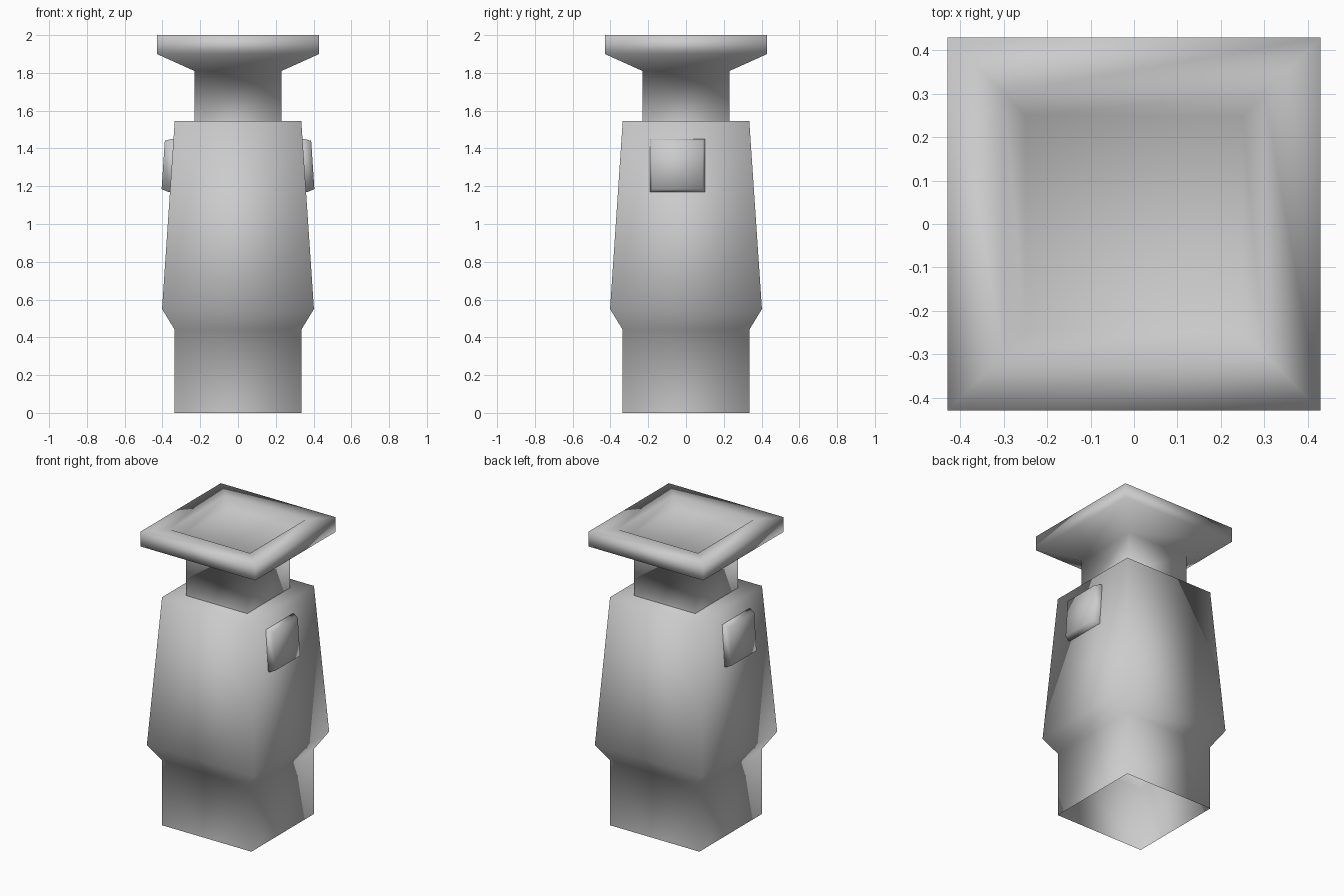
import bpy
from mathutils import Vector

default_cube = bpy.data.objects.get("Cube")
if default_cube:
    bpy.data.objects.remove(default_cube, do_unlink=True)

GREY = (0.6, 0.6, 0.6, 1.0)
grey = bpy.data.materials.new("plain grey")
grey.use_nodes = True
grey.diffuse_color = GREY
grey.node_tree.nodes["Principled BSDF"].inputs["Base Color"].default_value = GREY

CORNERS = ((-1, -1), (1, -1), (1, 1), (-1, 1))


def loft(name, rings):
    """Skin a stack of four-point rings, cap the last one, leave the first open."""
    verts = [p for ring in rings for p in ring]
    faces = []
    for r in range(len(rings) - 1):
        a, b = 4 * r, 4 * (r + 1)
        for i in range(4):
            j = (i + 1) % 4
            faces.append((a + i, a + j, b + j, b + i))
    last = 4 * (len(rings) - 1)
    faces.append(tuple(range(last, last + 4)))
    mesh = bpy.data.meshes.new(name)
    mesh.from_pydata(verts, [], faces)
    mesh.materials.append(grey)
    mesh.shade_smooth()
    obj = bpy.data.objects.new(name, mesh)
    bpy.context.collection.objects.link(obj)
    return obj


def square_tower(name, profile):
    """Square rings from (half width, height) pairs."""
    return loft(name, [[(sx * w, sy * w, z) for sx, sy in CORNERS] for w, z in profile])


# Main body: straight foot, flared skirt, tapering walls, flat top
square_tower("body", [(0.335, 0), (0.335, 0.44), (0.402, 0.55), (0.335, 1.545)])

# Neck flaring into the square head, with a shallow tray sunk in its top
square_tower("neck_and_head", [(0.23, 1.545), (0.23, 1.81), (0.43, 1.90),
                               (0.43, 2.0), (0.30, 2.0), (0.25, 1.95)])


# Side pads lying on the sloping walls
def side_pad(name, side):
    centre = Vector((0.355, -0.045, 1.31))
    up = Vector((-0.067, 0, 1)).normalized()
    out = Vector((up.z, 0, -up.x))
    across = Vector((0, 1, 0))
    rings = []
    for half, depth in ((0.145, -0.02), (0.145, 0.005), (0.132, 0.041)):
        ring = [centre + out * depth + across * (a * half) + up * (b * half * 0.97)
                for a, b in CORNERS]
        if side < 0:
            ring = [Vector((-p.x, p.y, p.z)) for p in reversed(ring)]
        rings.append(ring)
    return loft(name, rings)


side_pad("left_pad", 1)
side_pad("right_pad", -1)
